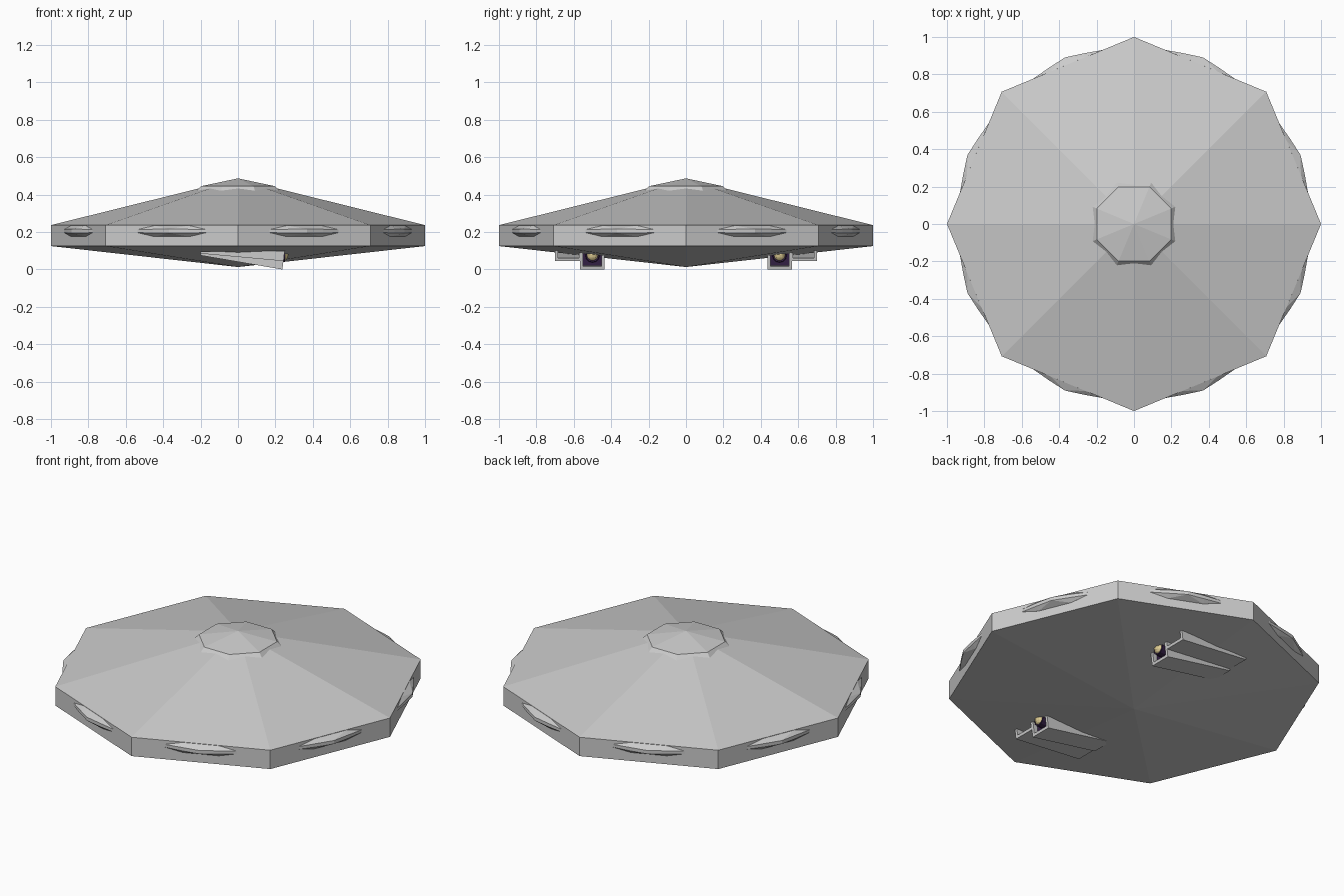
import bpy, bmesh
from math import cos, sin, pi, radians
from mathutils import Matrix, Vector

if "Cube" in bpy.data.objects:
    bpy.data.objects.remove(bpy.data.objects["Cube"])


def finish(name, bm, color=None):
    bmesh.ops.recalc_face_normals(bm, faces=bm.faces)
    me = bpy.data.meshes.new(name)
    bm.to_mesh(me)
    bm.free()
    ob = bpy.data.objects.new(name, me)
    bpy.context.collection.objects.link(ob)
    if color:
        mat = bpy.data.materials.get(color[0]) or bpy.data.materials.new(color[0])
        mat.diffuse_color = color[1]
        mat.use_nodes = True
        mat.node_tree.nodes["Principled BSDF"].inputs["Base Color"].default_value = mat.diffuse_color
        me.materials.append(mat)
    return ob


def spun(name, profile, turn=0.0, n=8):
    """Faceted solid of revolution from (radius, z); radius 0 makes a tip."""
    bm = bmesh.new()
    rings = []
    for r, z in profile:
        k = n if r else 1
        rings.append([bm.verts.new((r * cos(2 * pi * i / n + turn),
                                    r * sin(2 * pi * i / n + turn), z)) for i in range(k)])
    for a, b in zip(rings, rings[1:]):
        for i in range(n):
            j = (i + 1) % n
            quad = [a[i % len(a)], a[j % len(a)], b[j % len(b)], b[i % len(b)]]
            bm.faces.new(list(dict.fromkeys(quad)))
    return finish(name, bm)


def hull(name, pts, color=None, matrix=Matrix()):
    bm = bmesh.new()
    for p in pts:
        bm.verts.new(matrix @ Vector(p))
    bmesh.ops.convex_hull(bm, input=bm.verts)
    bmesh.ops.dissolve_limit(bm, angle_limit=0.01, verts=bm.verts, edges=bm.edges)
    return finish(name, bm, color)


def prism(name, xz, y0, y1, color=None):
    return hull(name, [(x, y, z) for x, z in xz for y in (y0, y1)], color)


PURPLE = ("dark_purple", (0.035, 0.015, 0.06, 1))
YELLOW = ("pale_yellow", (0.75, 0.62, 0.3, 1))

# Saucer hull and the low cap on its top
spun("saucer_body", [(0, 0.013), (1, 0.125), (1, 0.237), (0, 0.485)])
spun("top_cap", [(0.255, 0.405), (0.215, 0.445), (0, 0.487)], turn=pi / 8)

# Lens-shaped blister on each rim facet
for i in range(8):
    m = Matrix.Rotation(pi / 8 + i * pi / 4, 4, 'Z')
    pts = []
    for s in (1, -1):
        for y in (1, -1):
            pts += [(0.924, 0.2 * y, 0.205 + 0.008 * s),
                    (0.946, 0.1 * y, 0.205 + 0.01 * s),
                    (0.924, 0.1 * y, 0.205 + 0.03 * s),
                    (0.90, 0.18 * y, 0.205 + 0.01 * s)]
        pts.append((0.964, 0, 0.205 + 0.01 * s))
    hull(f"rim_blister_{i + 1}", pts, matrix=m)

# Twin underside pods: wedge shells open towards +x
for side, s in (("back", 1), ("front", -1)):
    for kind, y0, y1, low, tip in (("main", 0.435, 0.567, 0.0, 0.075),
                                   ("outer", 0.555, 0.70, 0.045, 0.085)):
        xf = 0.237 + low * 0.13
        wall = [(-0.2, tip), (xf, low), (0.25, 0.1), (-0.2, tip + 0.01)]
        floor = [(-0.2, tip), (xf, low), (xf + 0.003, low + 0.016), (-0.2, tip + 0.012)]
        prism(f"{side}_{kind}_pod_inner_wall", wall, s * y0, s * (y0 + 0.016))
        prism(f"{side}_{kind}_pod_outer_wall", wall, s * (y1 - 0.016), s * y1)
        prism(f"{side}_{kind}_pod_floor", floor, s * y0, s * y1)

    # Dark lining of the main pod
    lining = [(0.08, 0.03), (0.215, 0.012), (0.22, 0.09), (0.08, 0.09)]
    prism(f"{side}_pod_lining", lining, s * 0.45, s * 0.552, PURPLE)

    # Emitter barrel and glowing ball
    bm = bmesh.new()
    bmesh.ops.create_cone(bm, cap_ends=True, segments=12, radius1=0.04, radius2=0.036, depth=0.06,
                          matrix=Matrix.Translation((0.22, s * 0.5, 0.075))
                          @ Matrix.Rotation(radians(90), 4, 'Y'))
    finish(f"{side}_emitter_barrel", bm, PURPLE)
    bm = bmesh.new()
    bmesh.ops.create_uvsphere(bm, u_segments=12, v_segments=8, radius=0.033,
                              matrix=Matrix.Translation((0.236, s * 0.5, 0.077)))
    finish(f"{side}_emitter_ball", bm, YELLOW)
